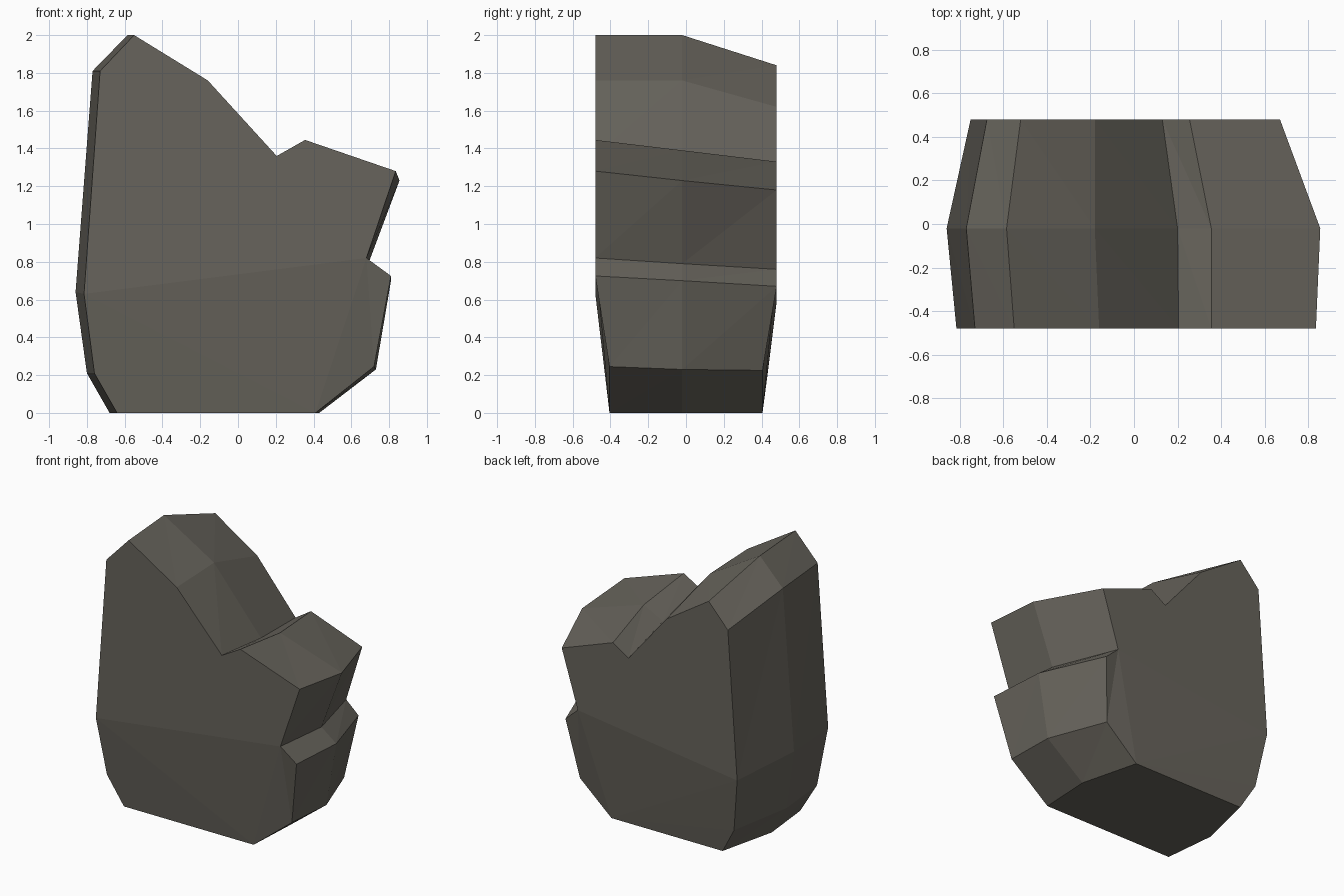
import bpy, bmesh

# Outline points, clockwise from the lower left:
# (front x, middle x, back x, front z, middle z, back z, half depth)
OUTLINE = [
    (-0.64, -0.68, -0.58, 0.00, 0.00, 0.00, 0.405),
    (-0.76, -0.80, -0.69, 0.21, 0.21, 0.19, 0.43),
    (-0.815, -0.86, -0.75, 0.63, 0.64, 0.59, 0.48),
    (-0.73, -0.77, -0.675, 1.81, 1.81, 1.67, 0.48),
    (-0.55, -0.585, -0.52, 2.00, 2.00, 1.84, 0.48),
    (-0.16, -0.18, -0.18, 1.76, 1.76, 1.62, 0.48),
    (0.205, 0.20, 0.13, 1.36, 1.31, 1.25, 0.48),
    (0.355, 0.355, 0.255, 1.445, 1.39, 1.33, 0.48),
    (0.835, 0.855, 0.67, 1.28, 1.23, 1.18, 0.48),
    (0.68, 0.69, 0.54, 0.82, 0.79, 0.76, 0.48),
    (0.81, 0.81, 0.64, 0.725, 0.70, 0.67, 0.48),
    (0.72, 0.73, 0.575, 0.245, 0.23, 0.225, 0.405),
    (0.41, 0.43, 0.32, 0.00, 0.00, 0.00, 0.405),
]

stone = bpy.data.materials.new("dark grey stone")
stone.diffuse_color = (0.135, 0.126, 0.106, 1)

# Three cross-sections from front to back
bm = bmesh.new()
rings = []
for s in range(3):
    rings.append([bm.verts.new((p[s], (-p[6], -0.02, p[6])[s], p[3 + s]))
                  for p in OUTLINE])

# Sides: triangulated bands between the sections, flat quads for the base
n = len(OUTLINE)
for a, b in zip(rings, rings[1:]):
    for i in range(n):
        j = (i + 1) % n
        if j == 0:
            bm.faces.new((a[i], a[j], b[j], b[i]))
        else:
            bm.faces.new((a[i], a[j], b[i]))
            bm.faces.new((a[j], b[j], b[i]))

# Front and back: flat upper face with chamfered facets below
for ring in (rings[0], rings[2]):
    for ids in (range(2, 10), (2, 9, 12), (1, 2, 12), (0, 1, 12),
                (9, 10, 11), (9, 11, 12)):
        bm.faces.new([ring[i] for i in ids])

bmesh.ops.recalc_face_normals(bm, faces=bm.faces)
mesh = bpy.data.meshes.new("rock")
bm.to_mesh(mesh)
bm.free()
mesh.materials.append(stone)
bpy.context.collection.objects.link(bpy.data.objects.new("rock", mesh))
